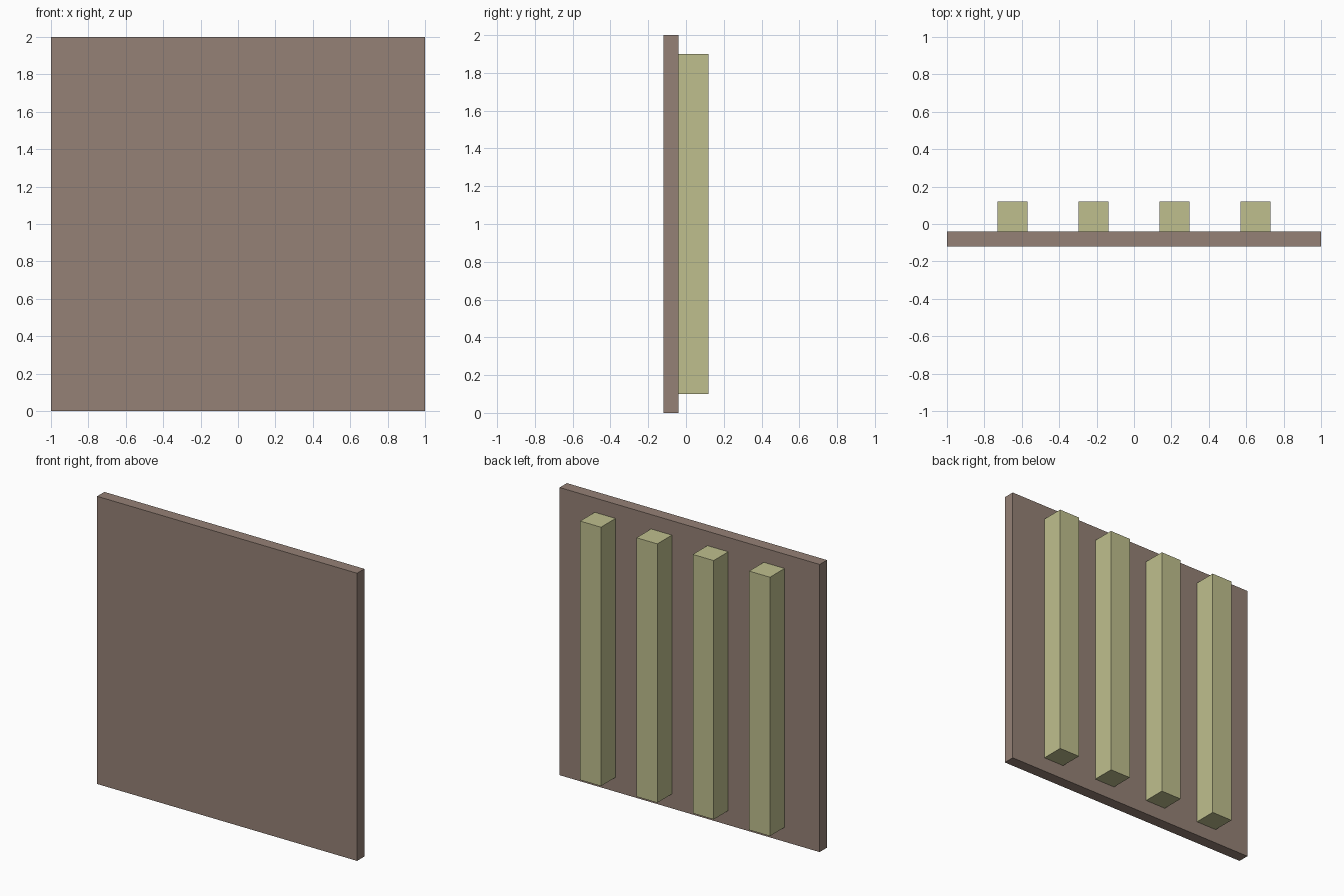
import bpy

if "Cube" in bpy.data.objects:
    bpy.data.objects.remove(bpy.data.objects["Cube"])


def material(name, color):
    mat = bpy.data.materials.new(name)
    mat.diffuse_color = color
    mat.use_nodes = True
    mat.node_tree.nodes["Principled BSDF"].inputs["Base Color"].default_value = mat.diffuse_color
    return mat


def box(name, lo, hi, mat):
    """Axis-aligned box between two corners."""
    bpy.ops.mesh.primitive_cube_add(
        size=1, location=[(a + b) / 2 for a, b in zip(lo, hi)])
    obj = bpy.context.object
    obj.name = name
    obj.scale = [b - a for a, b in zip(lo, hi)]
    bpy.ops.object.transform_apply(location=False, rotation=False, scale=True)
    obj.data.materials.append(mat)
    return obj


panel_mat = material("panel_brown", (0.30, 0.22, 0.18, 1))
batten_mat = material("batten_tan", (0.52, 0.52, 0.27, 1))

# Flat square panel
FRONT, BACK = -0.12, -0.04
box("panel", (-1, FRONT, 0), (1, BACK, 2), panel_mat)

# Four evenly spaced upright battens on the back face
COUNT, WIDTH, OUTER = 4, 0.16, 0.65
for i in range(COUNT):
    x = -OUTER + 2 * OUTER * i / (COUNT - 1)
    box(f"batten_{i + 1}", (x - WIDTH / 2, BACK, 0.1),
        (x + WIDTH / 2, BACK + WIDTH, 1.9), batten_mat)
